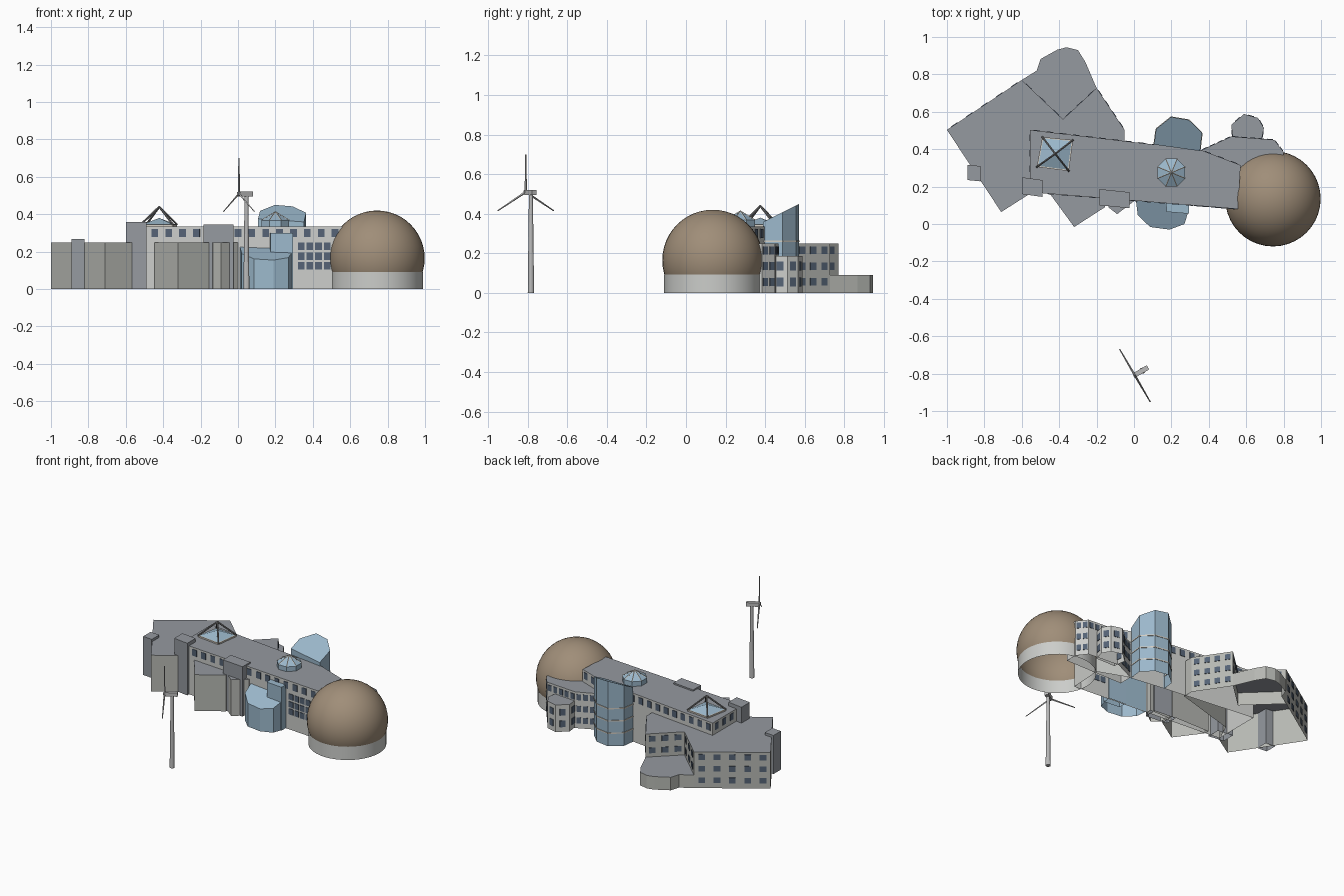
import bpy, bmesh
from math import cos, sin, pi, radians
from mathutils import Vector, Matrix

cube = bpy.data.objects.get("Cube")
if cube:
    bpy.data.objects.remove(cube)


def material(name, rgb):
    m = bpy.data.materials.new(name)
    m.use_nodes = True
    m.diffuse_color = (*rgb, 1)
    m.node_tree.nodes["Principled BSDF"].inputs["Base Color"].default_value = (*rgb, 1)
    return m


WALL = material("light wall", (.60, .61, .59))
CONCRETE = material("grey wall", (.47, .48, .45))
ROOF = material("slate roof", (.30, .32, .35))
GLASS = material("blue glass", (.33, .48, .60))
WINDOW = material("dark window", (.09, .125, .18))
DOME = material("bronze dome", (.35, .27, .19))
STEEL = material("dark steel", (.20, .20, .20))
TRIM = material("cream trim", (.66, .62, .55))
PALE = material("pale metal", (.50, .50, .50))


def finish(bm, name, *mats):
    bmesh.ops.recalc_face_normals(bm, faces=bm.faces)
    mesh = bpy.data.meshes.new(name)
    bm.to_mesh(mesh)
    bm.free()
    ob = bpy.data.objects.new(name, mesh)
    for m in mats:
        mesh.materials.append(m)
    bpy.context.collection.objects.link(ob)
    return ob


def prism(name, pts, top, wall, roof, base=0):
    """Open-bottomed block; top is a height or a function of y."""
    height = top if callable(top) else lambda y: top
    bm = bmesh.new()
    lo = [bm.verts.new((x, y, base)) for x, y in pts]
    hi = [bm.verts.new((x, y, height(y))) for x, y in pts]
    for i in range(len(pts)):
        j = (i + 1) % len(pts)
        bm.faces.new((lo[i], lo[j], hi[j], hi[i]))
    lid = bm.faces.new(hi)
    lid.material_index = 1
    bm.normal_update()
    if lid.normal.z < 0:
        lid.normal_flip()
    return finish(bm, name, wall, roof)


def pyramid(name, pts, z0, z1, mat):
    bm = bmesh.new()
    ring = [bm.verts.new((x, y, z0)) for x, y in pts]
    n = len(pts)
    tip = bm.verts.new((sum(p[0] for p in pts) / n, sum(p[1] for p in pts) / n, z1))
    for i in range(n):
        bm.faces.new((ring[i], ring[(i + 1) % n], tip))
    return finish(bm, name, mat)


def panels(name, runs, mat=WINDOW):
    """Thin plates along wall runs: (start, end, columns, heights, width, height)."""
    bm = bmesh.new()
    for a, b, cols, rows, w, h in runs:
        a, b = Vector((*a, 0)), Vector((*b, 0))
        d = (b - a).normalized()
        turn = Matrix((d, Vector((-d.y, d.x, 0)), Vector((0, 0, 1)))).transposed().to_4x4()
        for c in range(cols):
            p = a.lerp(b, (c + .5) / cols)
            for z in rows:
                m = Matrix.Translation((p.x, p.y, z)) @ turn @ Matrix.Diagonal((w, .006, h, 1))
                bmesh.ops.create_cube(bm, size=1, matrix=m)
    return finish(bm, name, mat)


def bars(name, lines, r1, r2, mat, sides=6):
    bm = bmesh.new()
    for a, b in lines:
        a, b = Vector(a), Vector(b)
        m = Matrix.Translation((a + b) / 2) @ (b - a).to_track_quat('Z', 'Y').to_matrix().to_4x4()
        bmesh.ops.create_cone(bm, cap_ends=True, segments=sides, radius1=r1, radius2=r2,
                              depth=(b - a).length, matrix=m)
    return finish(bm, name, mat)


def smooth(ob):
    bpy.ops.object.select_all(action='DESELECT')
    ob.select_set(True)
    bpy.context.view_layer.objects.active = ob
    bpy.ops.object.shade_smooth_by_angle(angle=radians(35))


# Long main hall
SW, SE, NE, N, NW = (-.556, .17), (.556, .08), (.57, .315), (.36, .395), (-.556, .503)
prism("main_hall", [SW, SE, NE, N, NW], .335, WALL, ROOF)
panels("main_hall_windows", [
    (SW, SE, 15, [.3], .036, .045),
    (N, NW, 13, [.3], .036, .045),
    (NE, N, 3, [.3], .036, .045),
    (NW, SW, 4, [.3], .036, .045),
    ((.315, .0995), (.5, .0845), 4, [.125, .175, .228], .036, .04)])

# Angled wing with a notch at the back
wing = [(-1, .503), (-.71, .064), (-.567, .155), (-.5, .3), (-.05, .43),
        (-.05, .503), (-.2, .727), (-.38, .56), (-.6, .77)]
prism("angled_wing", wing, .25, CONCRETE, ROOF)
floors = [.055, .135, .215]
panels("angled_wing_windows", [
    (wing[8], wing[0], 5, floors, .042, .038),
    (wing[5], wing[6], 4, floors, .036, .038),
    (wing[6], wing[7], 3, floors[1:], .042, .038),
    (wing[7], wing[8], 3, floors[1:], .042, .038)])

# Low rounded annex in the notch
annex = [(-.6, .77), (-.38, .56), (-.2, .727), (-.26, .866), (-.3, .93),
         (-.36, .945), (-.41, .932), (-.5, .882), (-.52, .82)]
prism("low_annex", annex, .09, CONCRETE, ROOF)

# Pointed bays on the front
prism("front_wedge", [(-.449, .19), (-.445, .155), (-.32, -.016), (-.155, .09), (-.155, .19)],
      .25, CONCRETE, ROOF)
prism("small_front_wedge", [(-.155, .16), (-.135, .088), (-.09, .053), (0, .122), (0, .16)],
      .25, CONCRETE, ROOF)

# Service towers
for name, pts, z in [
        ("stair_tower", [(-.6, .25), (-.6, .16), (-.49, .145), (-.49, .235)], .36),
        ("lift_tower", [(-.185, .187), (-.185, .1), (-.025, .085), (-.025, .17)], .345),
        ("wing_tower", [(-.89, .315), (-.89, .235), (-.82, .228), (-.82, .31)], .267)]:
    prism(name, pts, z, ROOF, ROOF)

# Glass bays with sloping tops
back = [(.353, .39), (.364, .487), (.294, .556), (.198, .572), (.118, .508), (.107, .425)]
prism("back_glass_bay", back, lambda y: .45 - (.572 - y) * .5, GLASS, GLASS)
panels("back_glass_bands",
       [(a, b, 1, [.09, .175, .26], (Vector(b) - Vector(a)).length, .008)
        for a, b in zip(back, back[1:])], TRIM)
front = [(.01, .13), (.02, .048), (.086, -.016), (.19, -.03), (.27, 0), (.29, .065), (.295, .11)]
prism("front_glass_bay", front, lambda y: .155 + (y + .03) * .45, GLASS, GLASS)
prism("front_glass_box", [(.17, .12), (.175, .065), (.295, .055), (.295, .11)], .3, GLASS, GLASS)

# Block and faceted turret behind the dome
block = [(.36, .3), (.8, .3), (.8, .385), (.75, .45), (.52, .468), (.36, .395)]
prism("back_block", block, .25, WALL, ROOF)
turret = [(.53, .44), (.68, .44), (.695, .513), (.663, .567), (.588, .588), (.52, .53)]
prism("back_turret", turret, .187, WALL, ROOF)
panels("back_block_windows",
       [(block[2], block[3], 2, floors, .028, .04),
        (block[3], block[4], 5, floors[2:], .03, .04),
        (block[4], block[5], 4, floors, .03, .04)]
       + [(a, b, 1, floors[:2], .035, .045) for a, b in zip(turret[1:], turret[2:] + turret[:1])])

# Big dome on a round drum
DX, DY = .743, .135
bm = bmesh.new()
bmesh.ops.create_uvsphere(bm, u_segments=40, v_segments=24, radius=.255,
                          matrix=Matrix.Translation((DX, DY, .165)))
bmesh.ops.bisect_plane(bm, geom=bm.verts[:] + bm.edges[:] + bm.faces[:], plane_co=(0, 0, .09),
                       plane_no=(0, 0, 1), clear_inner=True)
smooth(finish(bm, "dome", DOME))
bm = bmesh.new()
bmesh.ops.create_cone(bm, cap_ends=False, segments=40, radius1=.245, radius2=.245, depth=.092,
                      matrix=Matrix.Translation((DX, DY, .046)))
smooth(finish(bm, "dome_drum", WALL))

# Square skylight with a strut frame
square = [(-.49, .465), (-.52, .305), (-.348, .283), (-.326, .449)]
prism("skylight_curb", square, .345, TRIM, TRIM, base=.33)
mid = Vector((-.421, .3755))
inner = [tuple(mid.lerp(Vector(p), .92)) for p in square]
pyramid("square_skylight", inner, .346, .38, GLASS)
bars("skylight_struts", [((*p, .345), (*mid, .44)) for p in square], .006, .006, STEEL)

# Octagonal skylight with ribs
octagon = [(.2 + .08 * cos(pi * (i + .5) / 4), .275 + .08 * sin(pi * (i + .5) / 4)) for i in range(8)]
prism("octagon_drum", octagon, .368, GLASS, GLASS, base=.33)
pyramid("octagon_roof", octagon, .368, .413, GLASS)
bars("octagon_ribs", [((*p, .368), (.2, .275, .413)) for p in octagon], .003, .003, TRIM, 4)

# Wind turbine
bars("turbine_mast", [((.045, -.784, 0), (.045, -.784, .5))], .016, .010, PALE, 12)
axis = Vector((.86, .5, 0))
bm = bmesh.new()
bmesh.ops.create_cube(bm, size=1, matrix=Matrix.Translation((.041, -.786, .508))
                      @ Matrix.Rotation(radians(30), 4, 'Z') @ Matrix.Diagonal((.078, .026, .026, 1)))
finish(bm, "turbine_nacelle", PALE)
hub = Vector((.005, -.81, .51))
bars("turbine_hub", [(hub - axis * .008, hub + axis * .008)], .010, .012, PALE, 10)
side = Vector((-.5, .86, 0))
blades = [(hub, hub + .19 * (cos(t) * side + Vector((0, 0, sin(t)))))
          for t in (pi / 2, pi * 7 / 6, pi * 11 / 6)]
bars("turbine_blades", blades, .006, .003, PALE, 4)
